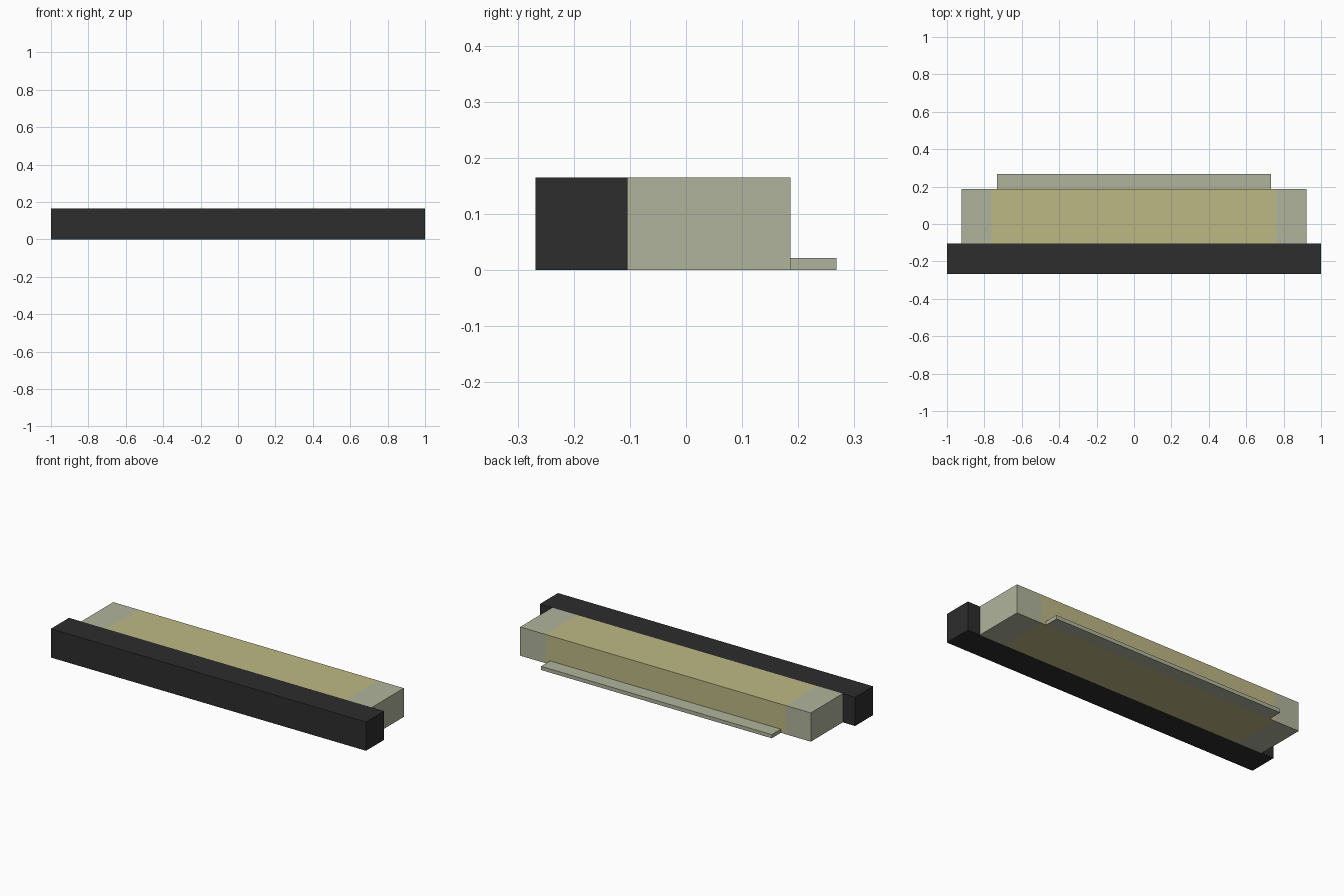
import bpy

cube = bpy.data.objects.get("Cube")
if cube:
    bpy.data.objects.remove(cube, do_unlink=True)


def make_material(name, rgb):
    mat = bpy.data.materials.new(name)
    mat.use_nodes = True
    mat.diffuse_color = (*rgb, 1)
    bsdf = next(n for n in mat.node_tree.nodes if n.type == 'BSDF_PRINCIPLED')
    bsdf.inputs["Base Color"].default_value = (*rgb, 1)
    bsdf.inputs["Roughness"].default_value = 0.7
    return mat


def box(name, x, y, z, mat):
    """Box from (min, max) extents along each axis."""
    centre = [(a + b) / 2 for a, b in (x, y, z)]
    size = [b - a for a, b in (x, y, z)]
    bpy.ops.mesh.primitive_cube_add(size=1, location=centre)
    obj = bpy.context.object
    obj.name = name
    obj.scale = size
    bpy.ops.object.transform_apply(location=False, rotation=False, scale=True)
    obj.data.materials.append(mat)
    return obj


black = make_material("charcoal black", (0.026, 0.026, 0.026))
grey = make_material("pale grey green", (0.434, 0.456, 0.332))
tan = make_material("straw yellow", (0.509, 0.479, 0.235))

HEIGHT = 0.165
BAR_BACK, BODY_BACK = -0.104, 0.186
CORE, END = 0.762, 0.922

# Long front bar
box("front_bar", (-1, 1), (-0.268, BAR_BACK), (0, HEIGHT), black)

# Main body with a block at each end
box("body_core", (-CORE, CORE), (BAR_BACK, BODY_BACK), (0, HEIGHT), tan)
box("left_end_block", (CORE, END), (BAR_BACK, BODY_BACK), (0, HEIGHT), grey)
box("right_end_block", (-END, -CORE), (BAR_BACK, BODY_BACK), (0, HEIGHT), grey)

# Low ledge along the back
box("back_ledge", (-0.732, 0.732), (BODY_BACK, 0.268), (0, 0.021), grey)
